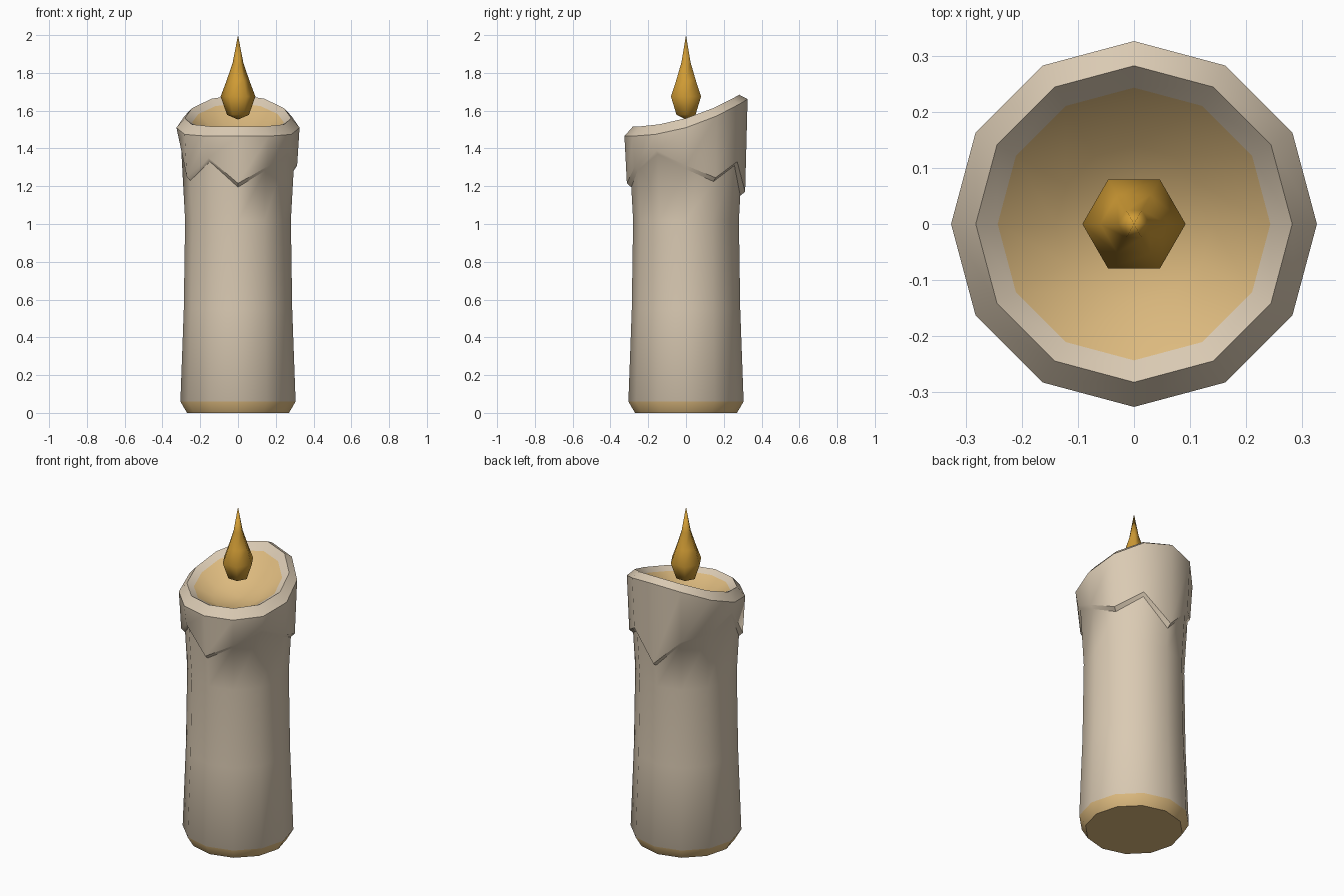
import bpy, bmesh, math

if "Cube" in bpy.data.objects:
    bpy.data.objects.remove(bpy.data.objects["Cube"])

def material(name, rgb):
    m = bpy.data.materials.new(name)
    m.diffuse_color = (*rgb, 1)
    m.use_nodes = True
    m.node_tree.nodes["Principled BSDF"].inputs["Base Color"].default_value = m.diffuse_color
    return m

cream = material("cream wax", (0.70, 0.59, 0.45))
tan = material("warm tan wax", (0.72, 0.49, 0.21))
gold = material("flame gold", (0.63, 0.33, 0.035))

def lathe(name, sides, rings, mats, smooth_angle, top, bottom=None):
    """rings: list of (f(angle index) -> (radius, z), material index of the band above it)"""
    bm = bmesh.new()
    loops = []
    for f, _ in rings:
        loop = []
        for i in range(sides):
            r, z = f(i) if callable(f) else f
            a = 2 * math.pi * i / sides
            if z is None or callable(z):
                z = z(r * math.sin(a))
            loop.append(bm.verts.new((r * math.cos(a), r * math.sin(a), z)))
        loops.append(loop)
    for k in range(len(loops) - 1):
        for i in range(sides):
            j = (i + 1) % sides
            f = bm.faces.new((loops[k][i], loops[k][j], loops[k + 1][j], loops[k + 1][i]))
            f.material_index = rings[k][1]
    tip = bm.verts.new((0, 0, top))
    for i in range(sides):
        f = bm.faces.new((loops[-1][i], loops[-1][(i + 1) % sides], tip))
        f.material_index = rings[-1][1]
    if bottom is None:
        bm.faces.new(loops[0][::-1]).material_index = rings[0][1]
    else:
        base = bm.verts.new((0, 0, bottom))
        for i in range(sides):
            bm.faces.new((loops[0][(i + 1) % sides], loops[0][i], base)).material_index = rings[0][1]
    me = bpy.data.meshes.new(name)
    bm.to_mesh(me)
    bm.free()
    for m in mats:
        me.materials.append(m)
    ob = bpy.data.objects.new(name, me)
    bpy.context.collection.objects.link(ob)
    bpy.ops.object.select_all(action='DESELECT')
    ob.select_set(True)
    bpy.context.view_layer.objects.active = ob
    bpy.ops.object.shade_smooth_by_angle(angle=math.radians(smooth_angle))
    return ob

# lower edge of the melted drips, one height per corner, counter-clockwise from +x
drip = [1.29, 1.225, 1.31, 1.15, 1.305, 1.345, 1.43, 1.23, 1.33, 1.195, 1.285, 1.37]

def rim(offset):
    # curved slope of the melted rim, higher at the back
    return lambda y: 1.56 + 0.3 * y + 0.5 * y * y + offset

# candle: tan foot, cream body, drip collar, rim and tan melted bowl
lathe("candle_wax", 12, [
    ((0.27, 0.0), 1),
    ((0.305, 0.06), 0),
    ((0.287, 0.55), 0),
    ((0.28, 1.02), 0),
    (lambda i: (0.28 + 0.055 * (drip[i] - 1.02), drip[i]), 0),
    (lambda i: (0.313, drip[i] + 0.02), 0),
    ((0.326, rim(-0.05)), 0),
    ((0.282, rim(0.0)), 0),
    ((0.243, rim(-0.022)), 1),
    ((0.14, rim(-0.085)), 1),
], [cream, tan], 42, 1.455)

# flame: six-sided teardrop
lathe("flame", 6, [
    ((0.058, 1.578), 0),
    ((0.092, 1.675), 0),
    ((0.06, 1.76), 0),
    ((0.028, 1.855), 0),
], [gold], 65, 2.0, 1.553)
